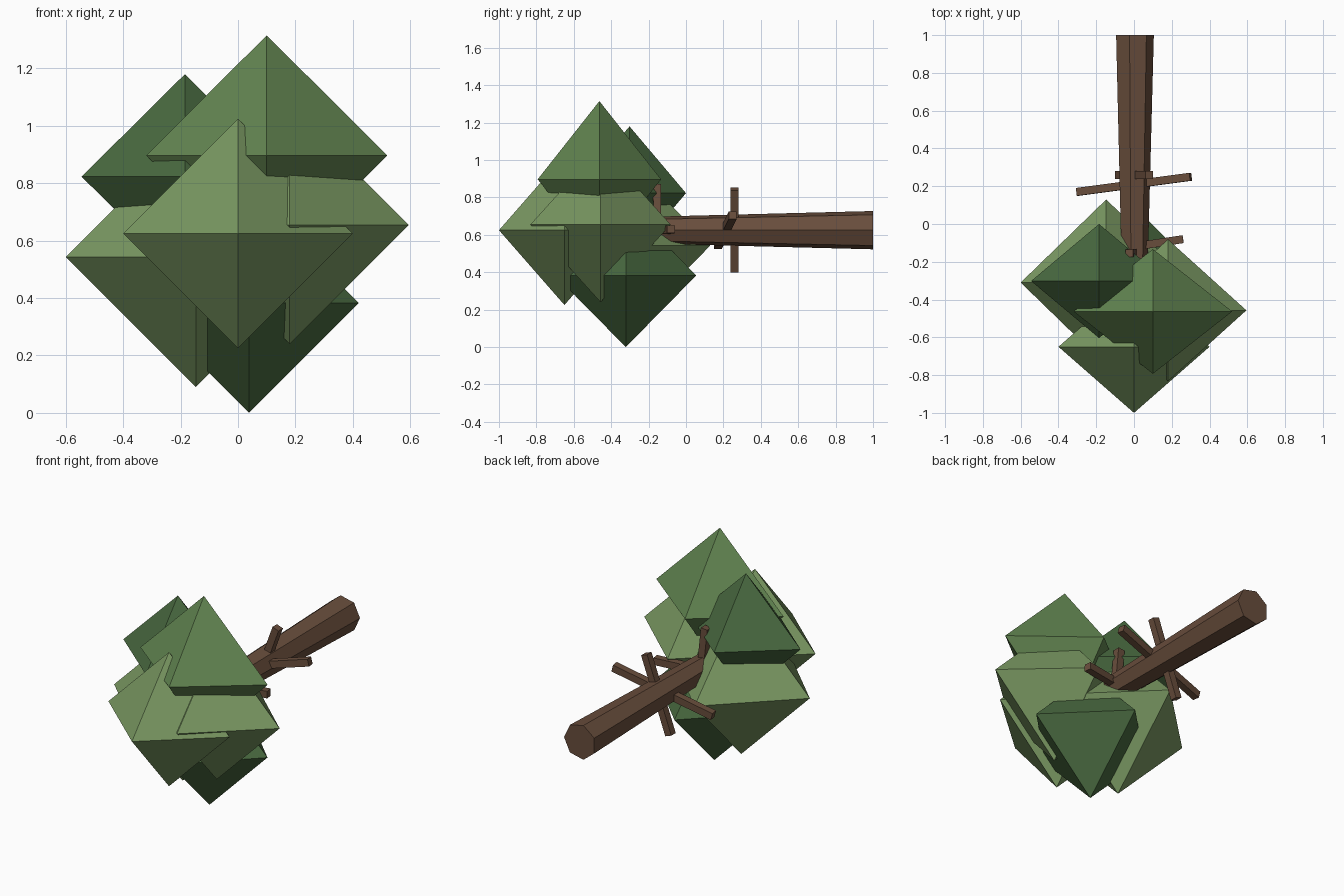
import bpy, bmesh, math
from mathutils import Vector, Matrix

if "Cube" in bpy.data.objects:
    bpy.data.objects.remove(bpy.data.objects["Cube"])


def material(name, rgb):
    m = bpy.data.materials.new(name)
    m.diffuse_color = (*rgb, 1)
    m.use_nodes = True
    m.node_tree.nodes["Principled BSDF"].inputs["Base Color"].default_value = m.diffuse_color
    return m


BARK = material("bark", (0.14, 0.075, 0.045))
LIGHT = material("leaf_light", (0.19, 0.31, 0.12))
MID = material("leaf_mid", (0.12, 0.23, 0.08))
DARK = material("leaf_dark", (0.065, 0.14, 0.05))


def add(name, bm, mat):
    bmesh.ops.recalc_face_normals(bm, faces=bm.faces)
    me = bpy.data.meshes.new(name)
    bm.to_mesh(me)
    bm.free()
    me.materials.append(mat)
    ob = bpy.data.objects.new(name, me)
    bpy.context.collection.objects.link(ob)


def leaf_clump(name, centre, radii, mat):
    # octahedron from its six axis tips
    bm = bmesh.new()
    for axis in range(3):
        for s in (-1, 1):
            p = Vector(centre)
            p[axis] += s * radii[axis]
            bm.verts.new(p)
    bmesh.ops.convex_hull(bm, input=bm.verts)
    add(name, bm, mat)


def branch(name, a, b, width=0.042):
    # square bar from a to b
    a, b = Vector(a), Vector(b)
    d = (b - a).normalized()
    side = d.cross(Vector((0, 1, 0))).normalized()
    up = side.cross(d)
    rot = Matrix((side, up, d)).transposed().to_4x4()
    bm = bmesh.new()
    bmesh.ops.create_cube(bm, size=1, matrix=Matrix.Translation((a + b) / 2) @ rot
                          @ Matrix.Diagonal((width, width, (b - a).length, 1)))
    add(name, bm, BARK)


# trunk: tapered seven-sided log lying along y
bm = bmesh.new()
rings = []
for y, r in ((1.0, 0.105), (-0.4, 0.068)):
    rings.append([bm.verts.new((r * math.cos(t), y, 0.625 + r * math.sin(t)))
                  for t in (2 * math.pi * i / 7 for i in range(7))])
for i in range(7):
    j = (i + 1) % 7
    bm.faces.new((rings[0][i], rings[0][j], rings[1][j], rings[1][i]))
for ring in rings:
    bm.faces.new(ring)
add("trunk", bm, BARK)

# bare branches passing through the trunk
branch("lower_branch_upright", (-0.08, 0.26, 0.405), (0.08, 0.26, 0.845))
branch("lower_branch_cross", (-0.30, 0.17, 0.545), (0.30, 0.25, 0.705))
branch("upper_branch_cross", (-0.26, -0.16, 0.62), (0.26, -0.08, 0.63))
branch("upper_branch_upright", (0.025, -0.15, 0.38), (-0.025, -0.155, 0.87))

# foliage clumps
for name, c, r, m in (
    ("leaves_crown", (0, -0.65, 0.625), (0.40, 0.35, 0.40), LIGHT),
    ("leaves_top", (0.10, -0.463, 0.897), (0.42, 0.33, 0.418), MID),
    ("leaves_upper_left", (-0.185, -0.302, 0.823), (0.36, 0.302, 0.357), DARK),
    ("leaves_left", (-0.147, -0.31, 0.543), (0.453, 0.44, 0.453), LIGHT),
    ("leaves_bottom", (0.038, -0.322, 0.383), (0.382, 0.377, 0.383), DARK),
    ("leaves_right", (0.18, -0.457, 0.655), (0.415, 0.375, 0.415), LIGHT),
):
    leaf_clump(name, c, r, m)
